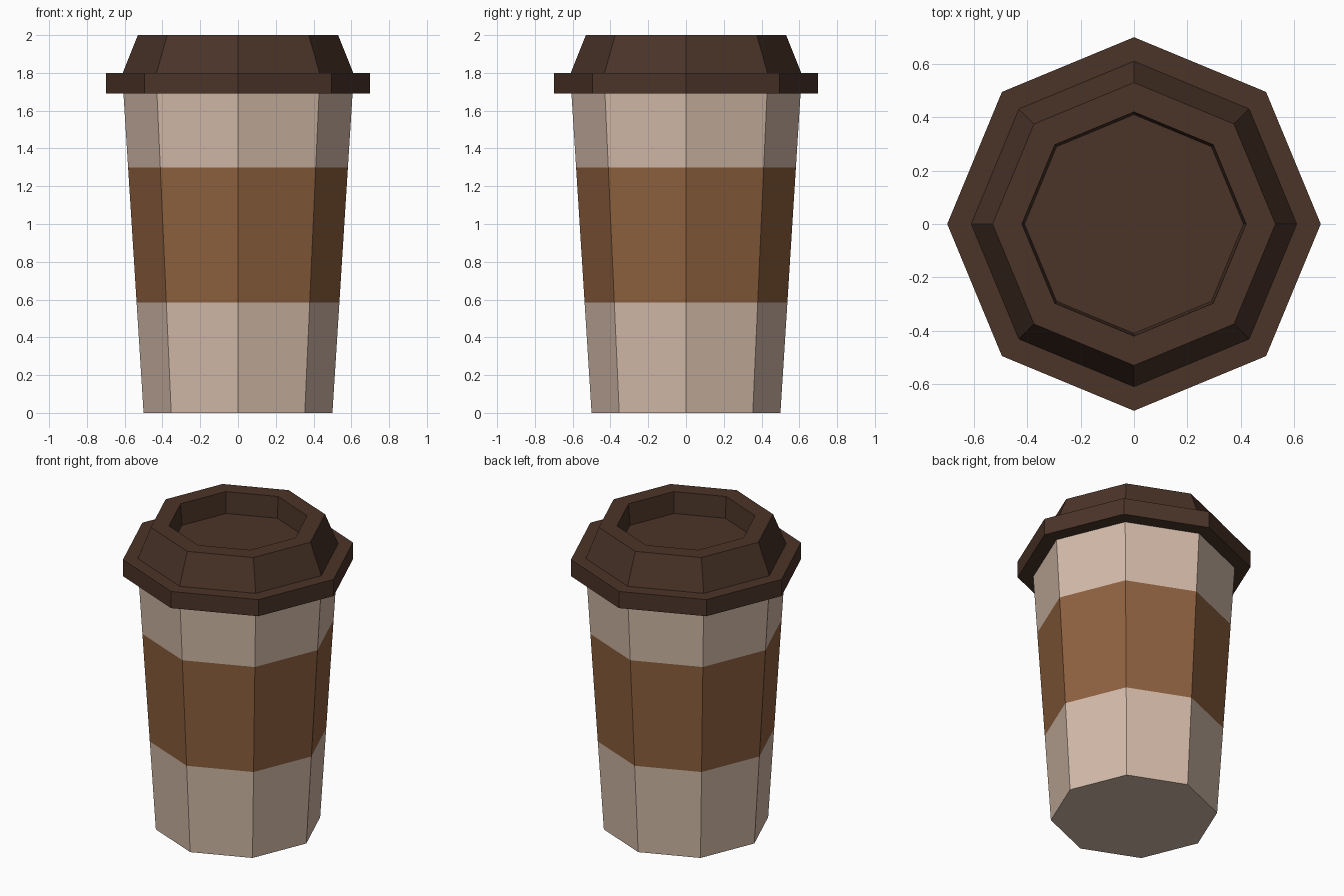
import bpy, bmesh, math

if "Cube" in bpy.data.objects:
    bpy.data.objects.remove(bpy.data.objects["Cube"])

SIDES = 8


def srgb(r, g, b):
    def lin(c):
        c /= 255
        return c / 12.92 if c <= 0.04045 else ((c + 0.055) / 1.055) ** 2.4
    return (lin(r), lin(g), lin(b), 1.0)


def material(name, rgb):
    m = bpy.data.materials.new(name)
    m.diffuse_color = srgb(*rgb)
    m.use_nodes = True
    m.node_tree.nodes["Principled BSDF"].inputs["Base Color"].default_value = m.diffuse_color
    return m


def lathe(name, profile, mats, cap_start=False, cap_end=False, rule=None):
    """Revolve (radius, z) points into an eight-sided flat-faced shell."""
    bm = bmesh.new()
    rings = [[bm.verts.new((r * math.cos(i * math.tau / SIDES),
                            r * math.sin(i * math.tau / SIDES), z))
              for i in range(SIDES)] for r, z in profile]
    for low, high in zip(rings, rings[1:]):
        for i in range(SIDES):
            j = (i + 1) % SIDES
            bm.faces.new((low[i], low[j], high[j], high[i]))
    if cap_start:
        bm.faces.new(rings[0][::-1])
    if cap_end:
        bm.faces.new(rings[-1])
    if rule:
        for f in bm.faces:
            f.material_index = rule(f.calc_center_median().z)
    mesh = bpy.data.meshes.new(name)
    bm.to_mesh(mesh)
    bm.free()
    for m in mats:
        mesh.materials.append(m)
    ob = bpy.data.objects.new(name, mesh)
    bpy.context.collection.objects.link(ob)
    return ob


paper = material("cream_paper", (212, 187, 169))
sleeve = material("brown_sleeve", (143, 97, 63))
plastic = material("dark_brown_lid", (75, 52, 40))

# Tapered cup with a flush sleeve band, coloured by height
cup = [(0.50 + 0.063 * z, z) for z in (0, 0.585, 1.30, 1.69)]
lathe("cup", cup, [paper, sleeve], cap_start=True,
      rule=lambda z: 1 if 0.585 < z < 1.30 else 0)

# Lid: overhanging rim, sloped dome and sunken top
lathe("lid", [(cup[-1][0], 1.69), (0.70, 1.69), (0.70, 1.80), (0.61, 1.80),
              (0.53, 2.00), (0.42, 2.00), (0.41, 1.86)],
      [plastic], cap_end=True)
